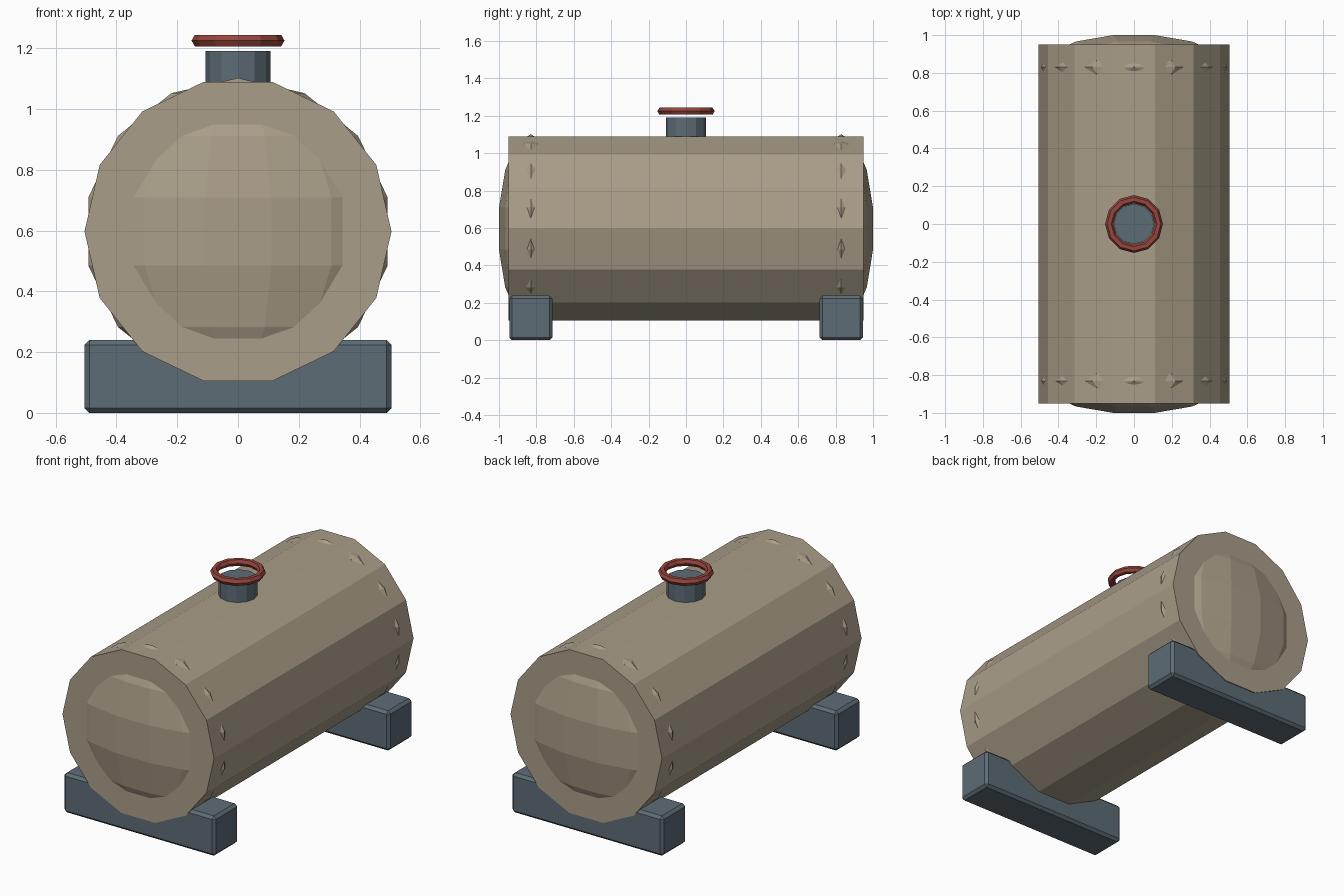
import bpy, bmesh, math

if "Cube" in bpy.data.objects:
    bpy.data.objects.remove(bpy.data.objects["Cube"])


def material(name, rgb):
    m = bpy.data.materials.new(name)
    m.diffuse_color = (*rgb, 1)
    m.use_nodes = True
    m.node_tree.nodes["Principled BSDF"].inputs["Base Color"].default_value = m.diffuse_color
    return m


TAN = material("tan_paint", (0.40, 0.34, 0.25))
SLATE = material("slate_steel", (0.11, 0.15, 0.18))
RED = material("red_paint", (0.30, 0.06, 0.045))


def finish(bm, name, mat):
    bmesh.ops.remove_doubles(bm, verts=bm.verts, dist=1e-5)
    bmesh.ops.recalc_face_normals(bm, faces=bm.faces)
    me = bpy.data.meshes.new(name)
    bm.to_mesh(me)
    bm.free()
    me.materials.append(mat)
    ob = bpy.data.objects.new(name, me)
    bpy.context.collection.objects.link(ob)
    return ob


def lathe(name, profile, sides, mat, closed=False):
    """Turn (radius, height) points around z, with a corner on +x."""
    bm = bmesh.new()
    rings = []
    for r, z in profile:
        rings.append([bm.verts.new((r * math.cos(2 * math.pi * i / sides),
                                    r * math.sin(2 * math.pi * i / sides), z))
                      for i in range(sides)])
    pairs = list(zip(rings, rings[1:]))
    if closed:
        pairs.append((rings[-1], rings[0]))
    for a, b in pairs:
        for i in range(sides):
            j = (i + 1) % sides
            bm.faces.new((a[i], a[j], b[j], b[i]))
    if not closed:
        for ring, (r, z) in ((rings[0], profile[0]), (rings[-1], profile[-1])):
            if r > 0.001:
                bm.faces.new(ring)
    return finish(bm, name, mat)


R, ZC, END = 0.505, 0.597, 0.83

# Barrel lying along y
barrel = lathe("tank_barrel", [(R, -0.95), (R, 0.95)], 14, TAN)
barrel.rotation_euler.x = math.pi / 2
barrel.location.z = ZC

# Flattened spheres form the end domes and the small bumps around the barrel
arc = [(R * math.sin(math.pi * k / 7), -R * math.cos(math.pi * k / 7)) for k in range(8)]
for side, label in ((-1, "front"), (1, "back")):
    dome = lathe(label + "_dome", arc, 14, TAN)
    dome.scale.y = 0.354
    dome.location = (0, side * END, ZC)

    # Bevelled saddle block
    bm = bmesh.new()
    bmesh.ops.create_cube(bm, size=1)
    bmesh.ops.scale(bm, vec=(1.01, 0.23, 0.24), verts=bm.verts)
    bmesh.ops.bevel(bm, geom=bm.edges[:], offset=0.016, segments=1, affect='EDGES')
    saddle = finish(bm, label + "_saddle", SLATE)
    saddle.location = (0, side * END, 0.12)

# Hatch neck
lathe("hatch_neck", [(0.107, 0.99), (0.107, 1.19)], 12, SLATE)

# Valve ring hovering over the neck
section = [(0.131 + 0.022 * math.cos(math.pi * k / 3), 1.225 + 0.022 * math.sin(math.pi * k / 3))
           for k in range(6)]
lathe("valve_ring", section, 12, RED, closed=True)
